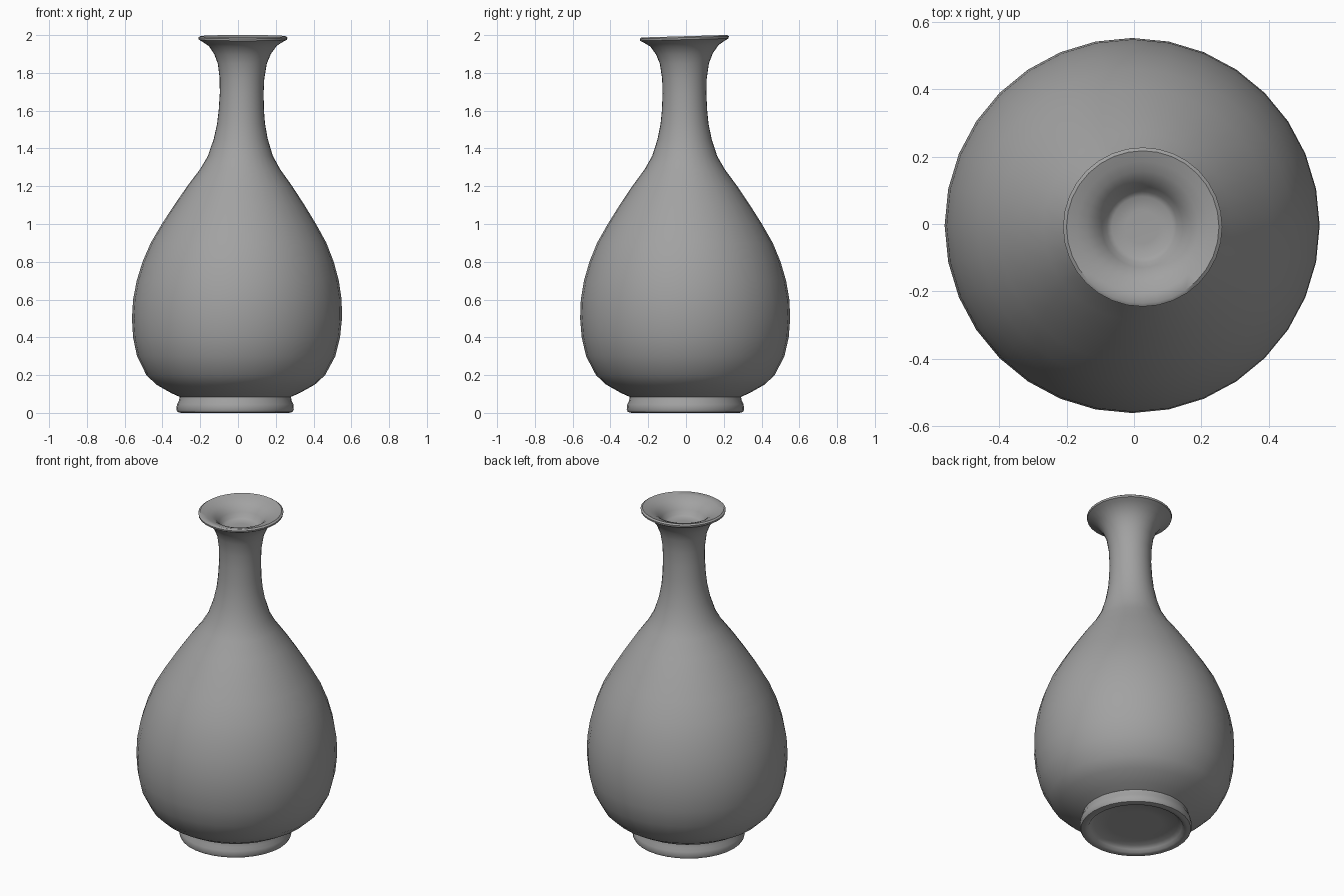
import bpy
import bmesh
from math import cos, sin, tau, radians

SIDES = 32

cube = bpy.data.objects.get("Cube")
if cube:
    bpy.data.objects.remove(cube, do_unlink=True)

# Glaze colour
glaze = bpy.data.materials.new("grey_glaze")
glaze.use_nodes = True
colour = (0.36, 0.36, 0.36, 1)
glaze.diffuse_color = colour
glaze.node_tree.nodes["Principled BSDF"].inputs["Base Color"].default_value = colour


def lean(x, y, z):
    """Hand-thrown lean of the axis, with a slightly tipped rim."""
    tip = 0.03 * y * max(0, (z - 1.8) / 0.2)
    return (x - 0.016 + 0.021 * z, y - 0.003 - 0.003 * z, z + tip)


def lathe(name, profile):
    """Turn a (radius, height) profile; both ends close on the axis."""
    bm = bmesh.new()
    rings = [[bm.verts.new(lean(r * cos(tau * i / SIDES), r * sin(tau * i / SIDES), z))
              for i in range(SIDES)] for r, z in profile]
    for low, high in zip(rings, rings[1:]):
        for i in range(SIDES):
            j = (i + 1) % SIDES
            bm.faces.new((low[i], low[j], high[j], high[i]))
    for ring in (rings[0], rings[-1]):
        bm.faces.new(ring)
    bmesh.ops.recalc_face_normals(bm, faces=bm.faces)
    mesh = bpy.data.meshes.new(name)
    bm.to_mesh(mesh)
    bm.free()
    mesh.materials.append(glaze)
    obj = bpy.data.objects.new(name, mesh)
    bpy.context.collection.objects.link(obj)
    bpy.ops.object.select_all(action="DESELECT")
    obj.select_set(True)
    bpy.context.view_layer.objects.active = obj
    bpy.ops.object.shade_smooth_by_angle(angle=radians(50))
    return obj


# Recessed base and flared foot ring
foot = [(0.15, 0.035), (0.235, 0.035), (0.255, 0.02), (0.265, 0.005), (0.285, 0.0),
        (0.305, 0.005), (0.311, 0.018), (0.308, 0.045), (0.298, 0.065), (0.295, 0.085)]
# Pear-shaped body
body = [(0.34, 0.105), (0.42, 0.15), (0.473, 0.2), (0.525, 0.3), (0.548, 0.4),
        (0.556, 0.5), (0.552, 0.6), (0.535, 0.7), (0.506, 0.8), (0.465, 0.9),
        (0.408, 1.0), (0.345, 1.1), (0.278, 1.2), (0.212, 1.29), (0.172, 1.36)]
# Slender neck and trumpet lip
neck = [(0.143, 1.45), (0.127, 1.53), (0.12, 1.6), (0.116, 1.69), (0.118, 1.77),
        (0.13, 1.85), (0.15, 1.9), (0.18, 1.943), (0.215, 1.966), (0.234, 1.976),
        (0.236, 1.987), (0.226, 1.994)]
# Funnel mouth, closed inside the throat
mouth = [(0.195, 1.985), (0.165, 1.973), (0.14, 1.955), (0.12, 1.93),
         (0.105, 1.905), (0.09, 1.895), (0.05, 1.893)]

lathe("vase", foot + body + neck + mouth)
